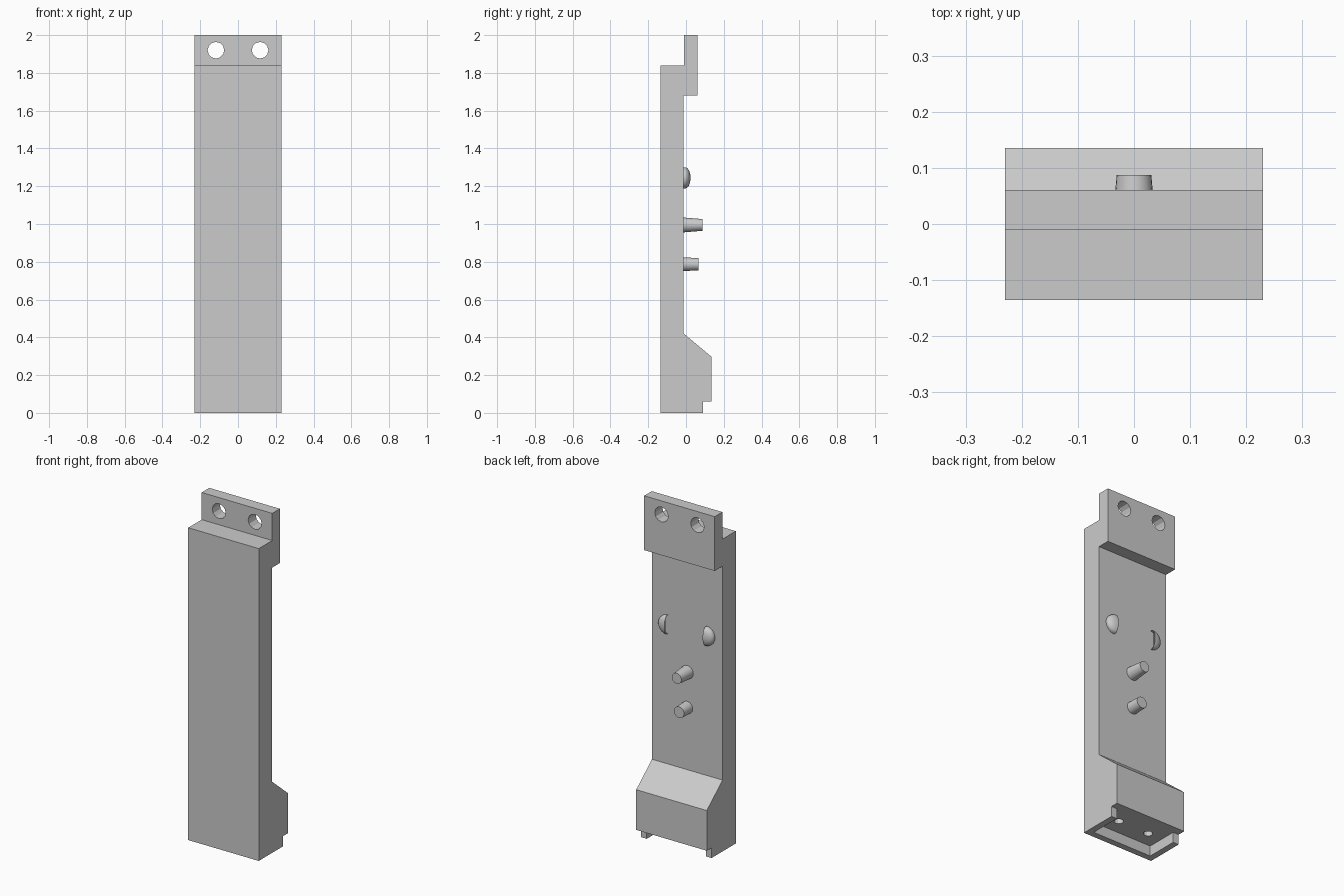
import bpy, bmesh
from math import pi, cos, sin
from mathutils import Matrix, Vector

cube = bpy.data.objects.get("Cube")
if cube:
    bpy.data.objects.remove(cube, do_unlink=True)

grey = bpy.data.materials.new("plain_grey")
grey.use_nodes = True
grey.diffuse_color = (0.6, 0.6, 0.6, 1)
grey.node_tree.nodes["Principled BSDF"].inputs["Base Color"].default_value = grey.diffuse_color

HALF, FRONT, BACK = 0.23, -0.135, -0.012   # half width, body front and back
REAR, LIP, WALL = 0.135, 0.09, 0.037       # foot rear, foot lip, foot wall
RECESS = 0.06


def finish(bm, name, smooth=False):
    bmesh.ops.recalc_face_normals(bm, faces=bm.faces[:])
    mesh = bpy.data.meshes.new(name)
    bm.to_mesh(mesh)
    bm.free()
    obj = bpy.data.objects.new(name, mesh)
    bpy.context.collection.objects.link(obj)
    mesh.materials.append(grey)
    bpy.ops.object.select_all(action="DESELECT")
    obj.select_set(True)
    bpy.context.view_layer.objects.active = obj
    if smooth:
        bpy.ops.object.shade_smooth_by_angle(angle=0.6)
    return obj


def extrude_profile(name, points):
    """Side profile in y, z extruded across the full width."""
    bm = bmesh.new()
    face = bm.faces.new([bm.verts.new((-HALF, y, z)) for y, z in points])
    out = bmesh.ops.extrude_face_region(bm, geom=[face])
    moved = [v for v in out["geom"] if isinstance(v, bmesh.types.BMVert)]
    bmesh.ops.translate(bm, verts=moved, vec=(2 * HALF, 0, 0))
    return finish(bm, name)


def box(name, low, high):
    low, high = Vector(low), Vector(high)
    bm = bmesh.new()
    bmesh.ops.create_cube(bm, size=1, matrix=Matrix.Translation((low + high) / 2)
                          @ Matrix.Diagonal((high - low).to_4d()))
    return finish(bm, name)


def cone(name, center, r1, r2, depth, sides, along_y=True, smooth=False):
    """Tapered cylinder centred on a point; r2 is the +y end."""
    bm = bmesh.new()
    turn = Matrix.Rotation(-pi / 2, 4, "X") if along_y else Matrix()
    bmesh.ops.create_cone(bm, cap_ends=True, segments=sides, radius1=r1, radius2=r2,
                          depth=depth, matrix=Matrix.Translation(center) @ turn)
    return finish(bm, name, smooth)


def cut(target, cutter):
    cutter.hide_render = True
    mod = target.modifiers.new("cut", "BOOLEAN")
    mod.operation, mod.solver, mod.object = "DIFFERENCE", "EXACT", cutter
    bpy.context.view_layer.objects.active = target
    bpy.ops.object.modifier_apply(modifier=mod.name)
    bpy.data.objects.remove(cutter, do_unlink=True)


# Body with the mounting tab at the top and the chamfered foot
body = extrude_profile("body", [
    (FRONT, 0), (LIP, 0), (LIP, RECESS), (REAR, RECESS), (REAR, 0.297), (BACK, 0.42),
    (BACK, 1.68), (0.061, 1.68), (0.061, 2), (-0.01, 2), (-0.01, 1.84), (FRONT, 1.84)])

# Recess under the foot, open to the rear
cut(body, box("recess_cutter", (WALL - HALF, FRONT + WALL, -0.1), (HALF - WALL, 0.2, RECESS)))

# Mounting holes and small sockets in the recess
for side in (-1, 1):
    cut(body, cone("hole_cutter", (side * 0.117, 0.03, 1.92), 0.044, 0.044, 0.3, 12))
    cut(body, cone("socket_cutter", (side * 0.1, -0.005, RECESS), 0.025, 0.025, 0.12, 12,
                   along_y=False))

# Tapered pegs on the back
for name, z, base, tip, end in (("upper_peg", 0.995, 0.04, 0.031, 0.087),
                                ("lower_peg", 0.787, 0.036, 0.033, 0.065)):
    start = BACK - 0.01
    cone(name, (0, (start + end) / 2, z), base, tip, end - start, 24, smooth=True)


# Half domes, flat side toward the middle
def half_dome(name, side):
    bm = bmesh.new()
    steps, radius, height = 6, 0.056, 0.028
    profile = [(radius, BACK - 0.005)] + [
        (radius * cos(i / steps * pi / 2), height * sin(i / steps * pi / 2) - 0.004)
        for i in range(steps + 1)] + [(0, BACK - 0.005)]
    verts = [bm.verts.new((0, y, r)) for r, y in profile]
    edges = [bm.edges.new(pair) for pair in zip(verts, verts[1:])]
    bmesh.ops.spin(bm, geom=verts + edges, cent=(0, 0, 0), axis=(0, side, 0),
                   angle=pi, steps=16)
    bmesh.ops.remove_doubles(bm, verts=bm.verts[:], dist=0.0001)
    bmesh.ops.holes_fill(bm, edges=[e for e in bm.edges if e.is_boundary], sides=0)
    bmesh.ops.translate(bm, verts=bm.verts[:], vec=(side * 0.125, 0, 1.244))
    finish(bm, name, smooth=True)


half_dome("left_half_dome", 1)
half_dome("right_half_dome", -1)
